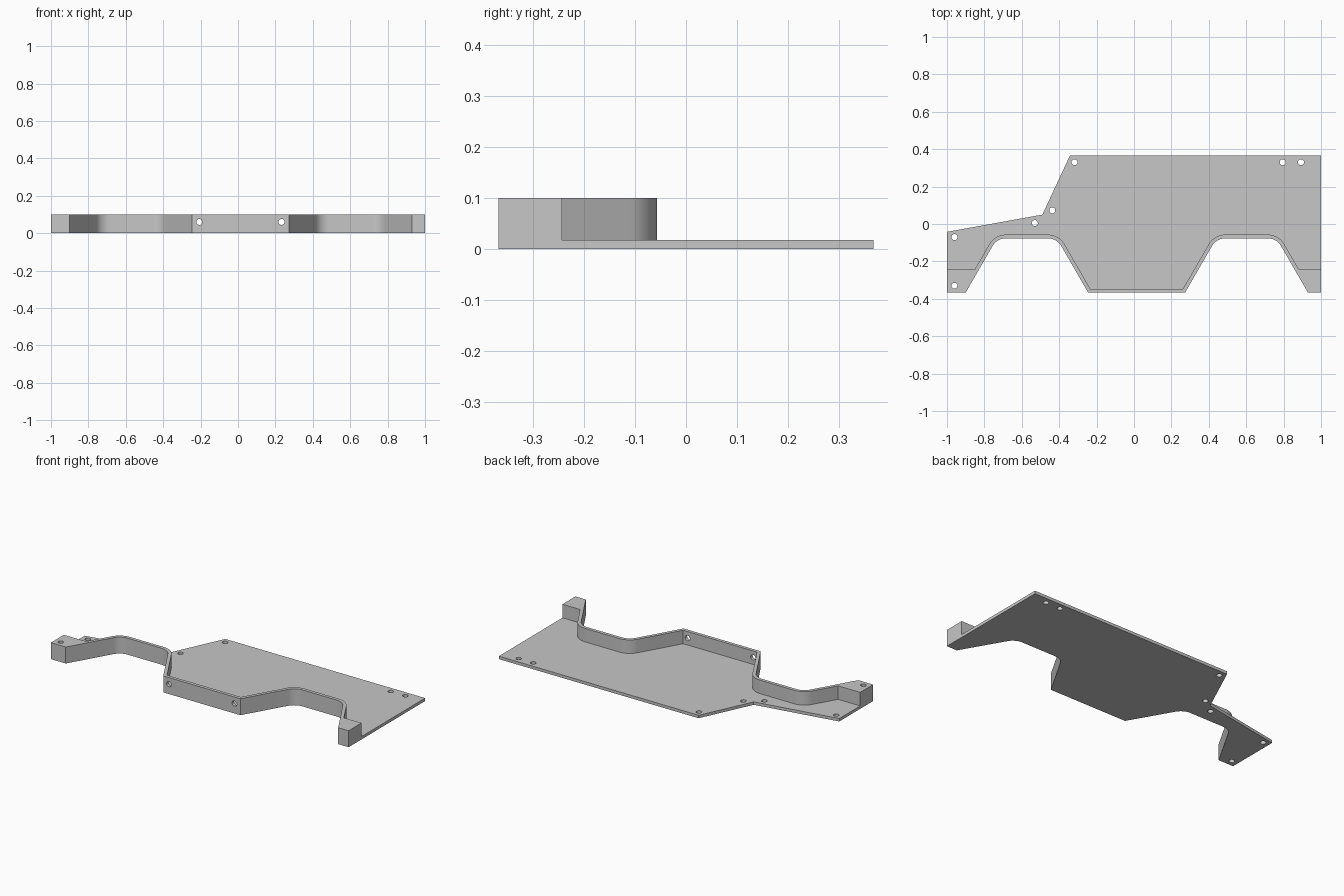
import bpy, bmesh, math
from mathutils import Vector

if "Cube" in bpy.data.objects:
    bpy.data.objects.remove(bpy.data.objects["Cube"])

PLATE, TOP, HALF_Y = 0.018, 0.1, 0.367
WALL, NOTCH_Y, BLOCK_Y = 0.02, -0.077, -0.243
SLOPE = math.tan(math.radians(30))

grey = bpy.data.materials.new("light_grey")
grey.use_nodes = True
colour = (0.57, 0.57, 0.57, 1)
grey.diffuse_color = colour
grey.node_tree.nodes["Principled BSDF"].inputs["Base Color"].default_value = colour


def prism(name, points, z0, z1):
    """Extrude a flat outline from z0 to z1."""
    bm = bmesh.new()
    face = bm.faces.new([bm.verts.new((x, y, z0)) for x, y in points])
    grown = bmesh.ops.extrude_face_region(bm, geom=[face], use_keep_orig=True)["geom"]
    moved = [v for v in grown if isinstance(v, bmesh.types.BMVert)]
    bmesh.ops.translate(bm, verts=moved, vec=(0, 0, z1 - z0))
    bmesh.ops.recalc_face_normals(bm, faces=bm.faces)
    mesh = bpy.data.meshes.new(name)
    bm.to_mesh(mesh)
    bm.free()
    mesh.materials.append(grey)
    obj = bpy.data.objects.new(name, mesh)
    bpy.context.collection.objects.link(obj)
    return obj


def fillet(before, corner, after, radius, steps=10):
    """Round one corner of an outline with an arc."""
    c = Vector(corner)
    a, b = (Vector(before) - c).normalized(), (Vector(after) - c).normalized()
    half = a.angle(b) / 2
    centre = c + (a + b).normalized() * radius / math.sin(half)
    tangent = radius / math.tan(half)
    start, end = c + a * tangent - centre, c + b * tangent - centre
    points = []
    for i in range(steps + 1):
        ray = start.lerp(end, i / steps).normalized()
        points.append(tuple(centre + ray * radius))
    return points


def notch(x0, x1, base, offset):
    """Wheel cut-out path from left to right, pushed inward by offset."""
    side = offset / math.cos(math.radians(30))
    y = NOTCH_Y + offset

    def run(level):
        return (level + HALF_Y) * SLOPE - side

    left, right = (x0 + run(base[0]), base[0]), (x1 - run(base[1]), base[1])
    c0, c1 = (x0 + run(y), y), (x1 - run(y), y)
    radius = 0.08 + offset
    return [left] + fillet(left, c0, c1, radius) + fillet(c0, c1, right, radius) + [right]


def boolean(target, tool, operation):
    mod = target.modifiers.new(operation, "BOOLEAN")
    mod.operation, mod.object, mod.solver = operation, tool, "EXACT"
    bpy.context.view_layer.objects.active = target
    bpy.ops.object.modifier_apply(modifier=mod.name)
    bpy.data.objects.remove(tool)


# Front edge with its two wheel cut-outs, and the inner line of the rim
front, inner = -HALF_Y, -HALF_Y + WALL
spans = [(-0.90, -0.245), (0.273, 0.93)]
outer_path = [(-1, front)]
for x0, x1 in spans:
    outer_path += notch(x0, x1, (front, front), 0)
outer_path.append((1, front))
inner_path = [(-1, BLOCK_Y)]
inner_path += notch(*spans[0], (BLOCK_Y, inner), WALL)
inner_path += notch(*spans[1], (inner, BLOCK_Y), WALL)
inner_path.append((1, BLOCK_Y))

# Floor plate joined with the raised rim and end blocks
back = [(1, HALF_Y), (-0.342, HALF_Y), (-0.49, 0.05), (-1, -0.042)]
tray = prism("chassis_tray", outer_path + back, 0, PLATE)
rim = prism("rim", outer_path + inner_path[::-1], 0, TOP)
boolean(tray, rim, "UNION")


def drill(location, rotation=(0, 0, 0)):
    bpy.ops.mesh.primitive_cylinder_add(vertices=24, radius=0.016, depth=0.3,
                                        location=location, rotation=rotation)
    tool = bpy.context.object
    tool.hide_render = True
    boolean(tray, tool, "DIFFERENCE")


# Vertical mounting holes
for x, y in [(-0.96, -0.07), (-0.96, -0.33), (-0.53, 0.005), (-0.437, 0.073),
             (-0.318, 0.33), (0.795, 0.33), (0.893, 0.33)]:
    drill((x, y, 0.05))
# Holes through the middle of the front wall
for x in (-0.207, 0.233):
    drill((x, front, 0.06), (math.pi / 2, 0, 0))

bpy.ops.object.select_all(action="DESELECT")
tray.select_set(True)
bpy.context.view_layer.objects.active = tray
bpy.ops.object.shade_smooth_by_angle(angle=math.radians(30))
